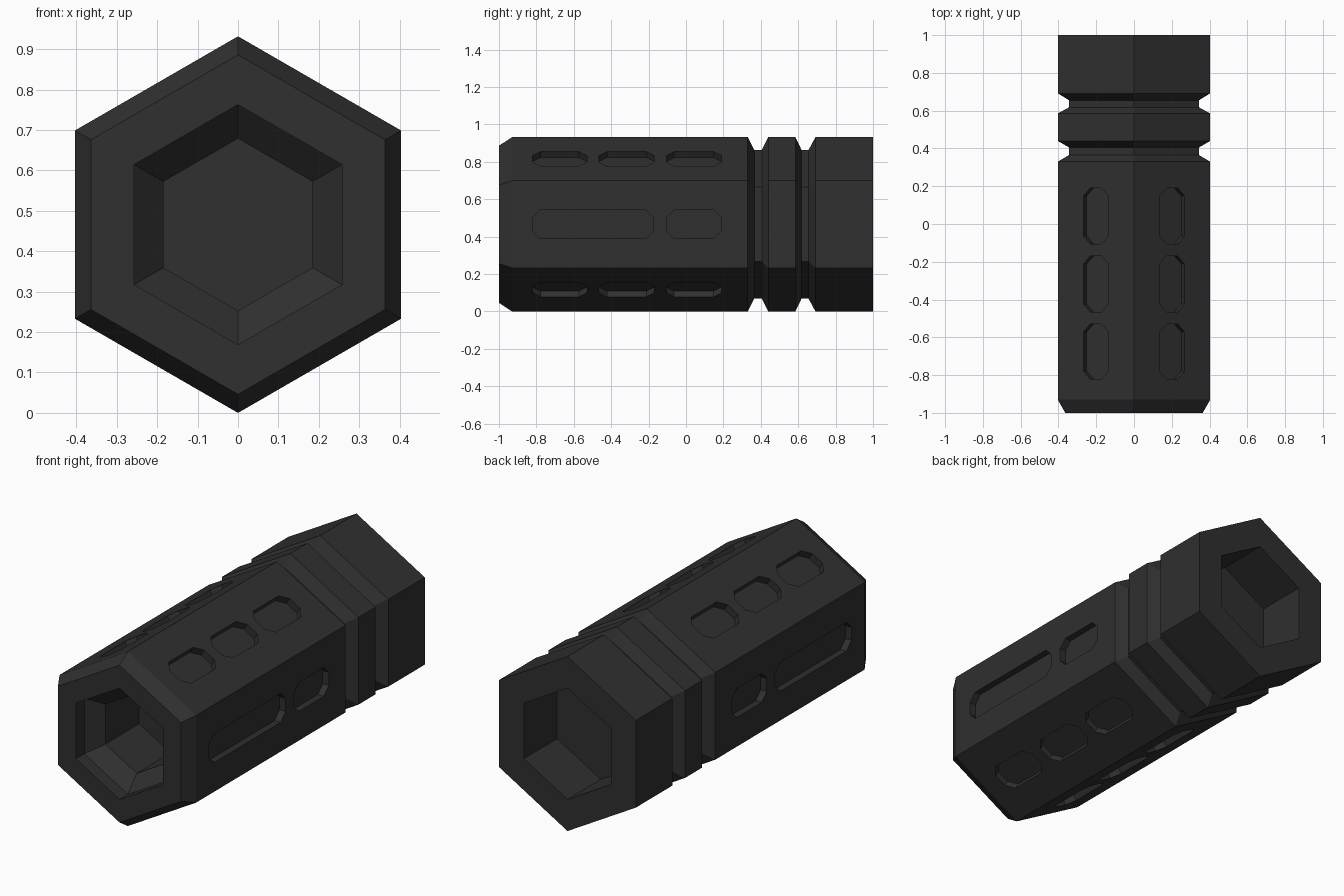
import bpy, bmesh, math
from mathutils import Vector

if "Cube" in bpy.data.objects:
    bpy.data.objects.remove(bpy.data.objects["Cube"])

CZ = 0.466           # axis height
R = 0.466            # outer hexagon radius
APOTHEM = R * math.cos(math.pi / 6)

metal = bpy.data.materials.new("charcoal black")
metal.diffuse_color = (0.029, 0.029, 0.029, 1)
metal.use_nodes = True
metal.node_tree.nodes["Principled BSDF"].inputs["Base Color"].default_value = metal.diffuse_color


def make_object(name, bm):
    bmesh.ops.recalc_face_normals(bm, faces=bm.faces)
    mesh = bpy.data.meshes.new(name)
    bm.to_mesh(mesh)
    bm.free()
    mesh.materials.append(metal)
    obj = bpy.data.objects.new(name, mesh)
    bpy.context.collection.objects.link(obj)
    return obj


# Hexagonal body: (y, radius) rings from the front bore, over the outside, to the rear bore
profile = [
    (-0.57, 0.213), (-0.855, 0.213), (-0.93, 0.297), (-1.0, 0.297),
    (-1.0, 0.42), (-0.93, R),
    (0.33, R), (0.365, 0.397), (0.405, 0.397), (0.44, R),
    (0.585, R), (0.618, 0.397), (0.655, 0.397), (0.692, R),
    (1.0, R), (1.0, 0.297), (0.72, 0.297),
]
bm = bmesh.new()
rings = []
for y, r in profile:
    angles = [math.radians(90 + 60 * k) for k in range(6)]
    rings.append([bm.verts.new((r * math.cos(a), y, CZ + r * math.sin(a))) for a in angles])
for a, b in zip(rings, rings[1:]):
    for k in range(6):
        bm.faces.new((a[k], a[(k + 1) % 6], b[(k + 1) % 6], b[k]))
bm.faces.new(rings[0])
bm.faces.new(rings[-1])
body = make_object("hex_muzzle_body", bm)

# Shallow slots with clipped corners, cut into all six sides
def add_slot(bm, angle, y0, y1, half=0.077, clip=0.042, depth=0.036):
    a = math.radians(angle)
    normal = Vector((math.cos(a), 0, math.sin(a)))
    side = Vector((-math.sin(a), 0, math.cos(a)))
    h = half - clip
    outline = [(-h, y0), (h, y0), (half, y0 + clip), (half, y1 - clip),
               (h, y1), (-h, y1), (-half, y1 - clip), (-half, y0 + clip)]
    low, high = [
        [bm.verts.new(Vector((0, y, CZ)) + side * t + normal * d) for t, y in outline]
        for d in (APOTHEM - depth, APOTHEM + 0.05)]
    bm.faces.new(low)
    bm.faces.new(high)
    for k in range(8):
        j = (k + 1) % 8
        bm.faces.new((low[k], low[j], high[j], high[k]))


bm = bmesh.new()
for angle in range(0, 360, 60):
    if angle % 180 == 0:
        spans = [(-0.82, -0.175), (-0.105, 0.19)]
    else:
        spans = [(-0.82, -0.53), (-0.465, -0.17), (-0.105, 0.19)]
    for y0, y1 in spans:
        add_slot(bm, angle, y0, y1)
cutter = make_object("slot_cutter", bm)
cutter.hide_render = True

mod = body.modifiers.new("slots", 'BOOLEAN')
mod.operation = 'DIFFERENCE'
mod.solver = 'EXACT'
mod.object = cutter
bpy.context.view_layer.objects.active = body
body.select_set(True)
bpy.ops.object.modifier_apply(modifier=mod.name)
bpy.data.objects.remove(cutter)
